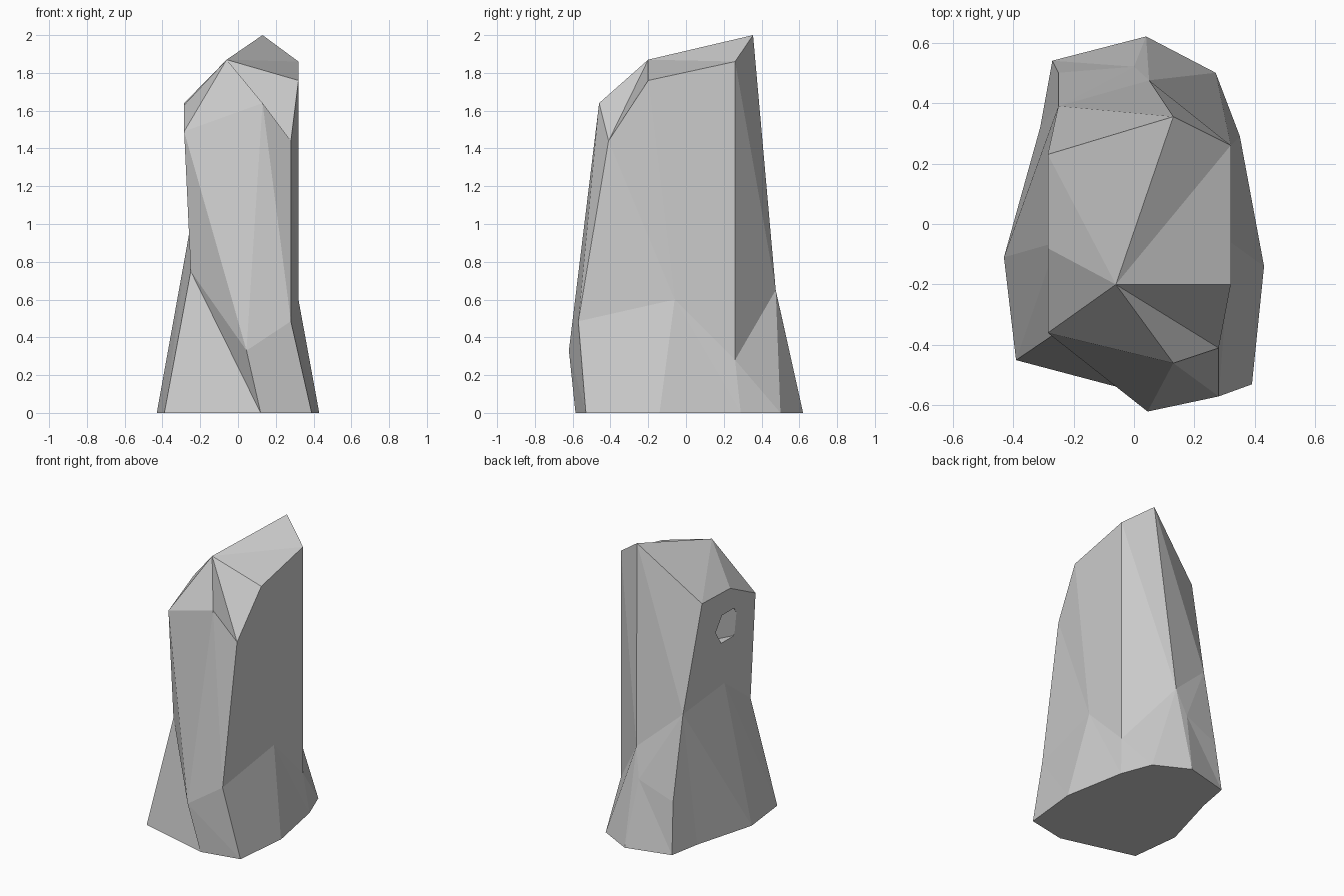
import bpy, bmesh, math

if "Cube" in bpy.data.objects:
    bpy.data.objects.remove(bpy.data.objects["Cube"])

# Cross-sections, counter-clockwise from front left: foot outline, flare ring, shoulder ring
foot = [(-.39, -.45), (.12, -.585), (.39, -.53), (.43, -.14), (.35, .29),
        (.27, .50), (.04, .62), (-.27, .54), (-.31, .32), (-.43, -.11)]
flare = [(-.25, -.355, .75), (.045, -.62, .33), (.28, -.57, .485), (.32, -.06, .60),
         (.32, .26, .28), (.05, .475, .65), (0, .52, .45), (-.25, .50, .35),
         (-.25, .39, .92), (-.255, -.06, .97)]
shoulder = [(-.285, -.36, 1.49), (.13, -.46, 1.64), (.28, -.41, 1.44), (.32, -.2, 1.76),
            (.32, .26, 1.86), (.13, .355, 2.0), (-.285, .23, 1.64), (-.285, -.08, 1.63)]
crest = (-.06, -.2, 1.87)


def bridge(bm, lower, upper):
    """Join two closed rings of equal size with split quads."""
    n = len(lower)
    for i in range(n):
        j = (i + 1) % n
        bm.faces.new((lower[i], lower[j], upper[i]))
        bm.faces.new((lower[j], upper[j], upper[i]))


bm = bmesh.new()
ring0 = [bm.verts.new((x, y, 0)) for x, y in foot]
ring1 = [bm.verts.new(p) for p in flare]
ring2 = [bm.verts.new(p) for p in shoulder]
top = bm.verts.new(crest)

# Flared foot, then column (the back foot bulge stays below the column)
bm.faces.new(ring0[::-1])
bridge(bm, ring0, ring1)
bm.faces.new((ring1[5], ring1[6], ring1[8]))
bm.faces.new((ring1[6], ring1[7], ring1[8]))
bridge(bm, ring1[:6] + ring1[8:], ring2)

# Sloped, faceted top around the crest
for i in range(1, 9, 2):
    a, b, c = (ring2[(i + k) % 8] for k in range(3))
    bm.faces.new((top, a, b))
    bm.faces.new((top, b, c))

bmesh.ops.recalc_face_normals(bm, faces=bm.faces[:])
mesh = bpy.data.meshes.new("stone_pillar")
bm.to_mesh(mesh)
bm.free()
pillar = bpy.data.objects.new("stone_pillar", mesh)
bpy.context.collection.objects.link(pillar)

# Shallow hexagonal pocket in the left side
depth = .065
bpy.ops.mesh.primitive_cylinder_add(vertices=6, radius=.115, depth=.4,
                                    location=(-.275 + depth - .2, .01, 1.37),
                                    rotation=(0, math.pi / 2, 0))
cutter = bpy.context.object
cutter.name = "pocket_cutter"
cutter.hide_render = True
# Turn the hexagon so that a corner points up
zs = [(cutter.matrix_world @ v.co).z for v in cutter.data.vertices]
bpy.context.view_layer.update()
zs = [(cutter.matrix_world @ v.co).z for v in cutter.data.vertices]
if max(zs) < 1.37 + .11:
    cutter.rotation_euler = (math.pi / 6, math.pi / 2, 0)
    bpy.context.view_layer.update()

bpy.context.view_layer.objects.active = pillar
mod = pillar.modifiers.new("pocket", 'BOOLEAN')
mod.operation = 'DIFFERENCE'
mod.solver = 'EXACT'
mod.object = cutter
bpy.ops.object.modifier_apply(modifier=mod.name)
bpy.data.objects.remove(cutter, do_unlink=True)
